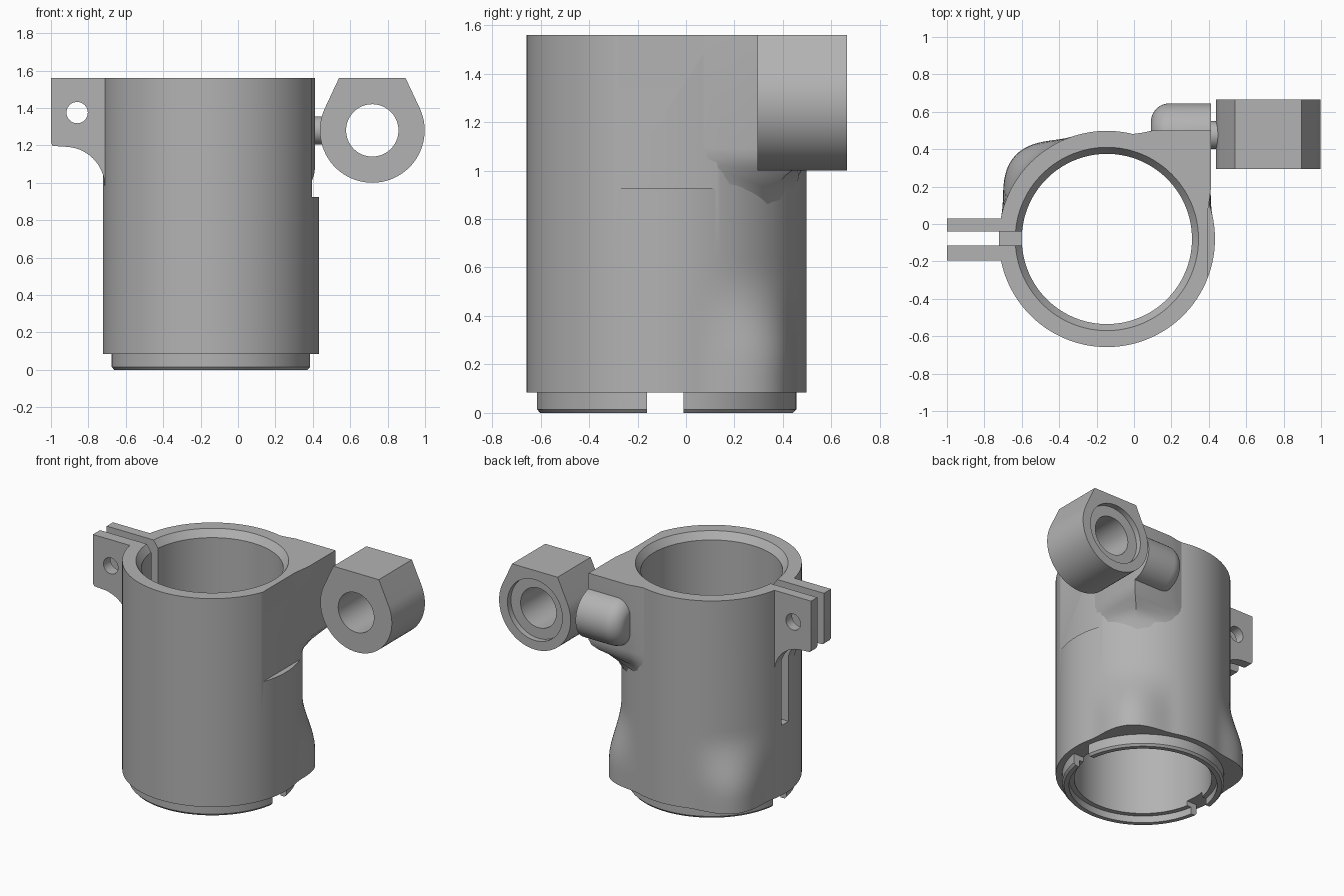
import bpy, bmesh, math
from mathutils import Vector, Matrix

if "Cube" in bpy.data.objects:
    bpy.data.objects.remove(bpy.data.objects["Cube"])

CX, CY, R, TOP = -0.145, -0.08, 0.578, 1.56   # sleeve axis, radius and height
PIN_Y, PIN_Z = 0.475, 1.28                    # pivot axis

grey = bpy.data.materials.new("plain_grey")
grey.use_nodes = True
grey.diffuse_color = (0.45, 0.45, 0.45, 1)
grey.node_tree.nodes["Principled BSDF"].inputs["Base Color"].default_value = (0.45, 0.45, 0.45, 1)


def finish(name, bm):
    bmesh.ops.recalc_face_normals(bm, faces=bm.faces)
    mesh = bpy.data.meshes.new(name)
    bm.to_mesh(mesh)
    bm.free()
    mesh.materials.append(grey)
    obj = bpy.data.objects.new(name, mesh)
    bpy.context.collection.objects.link(obj)
    return obj


def loft(name, sections, closed=False):
    """Skin a list of equal-length loops; close the ends or join last to first."""
    bm = bmesh.new()
    loops = [[bm.verts.new(p) for p in s] for s in sections]
    pairs = list(zip(loops, loops[1:] + loops[:1])) if closed else list(zip(loops, loops[1:]))
    for a, b in pairs:
        for i in range(len(a)):
            j = (i + 1) % len(a)
            bm.faces.new((a[i], a[j], b[j], b[i]))
    if not closed:
        bm.faces.new(loops[0])
        bm.faces.new(loops[-1])
    return finish(name, bm)


def box(name, lo, hi):
    lo, hi = Vector(lo), Vector(hi)
    bm = bmesh.new()
    bmesh.ops.create_cube(bm, size=1)
    for v in bm.verts:
        v.co = (lo + hi) / 2 + v.co * (hi - lo)
    return finish(name, bm)


def cylinder(name, centre, radius, depth, axis, sides=64):
    turn = {"x": Matrix.Rotation(math.pi / 2, 4, "Y"),
            "y": Matrix.Rotation(math.pi / 2, 4, "X"), "z": Matrix()}[axis]
    bm = bmesh.new()
    bmesh.ops.create_cone(bm, cap_ends=True, segments=sides, radius1=radius, radius2=radius,
                          depth=depth, matrix=Matrix.Translation(centre) @ turn)
    return finish(name, bm)


def activate(obj):
    bpy.ops.object.select_all(action="DESELECT")
    obj.select_set(True)
    bpy.context.view_layer.objects.active = obj


def cut(obj, *cutters):
    activate(obj)
    for c in cutters:
        c.hide_render = True
        mod = obj.modifiers.new("cut", "BOOLEAN")
        mod.operation, mod.solver, mod.object = "DIFFERENCE", "EXACT", c
        bpy.ops.object.modifier_apply(modifier=mod.name)
        bpy.data.objects.remove(c)


def smooth(obj, angle=30):
    activate(obj)
    bpy.ops.object.shade_smooth_by_angle(angle=math.radians(angle))


# Sleeve: hollow turned body whose rear corners flare out near the bottom
def flare(angle, z):
    off = min(abs(angle - c) for c in (42, 138))
    if off >= 30:
        return 0
    t = min(1, max(0, (0.6 - z) / 0.4))
    return 0.085 * math.cos(math.radians(off * 3)) ** 2 * t * t * (3 - 2 * t)


def turned_loop(radius, z, flared):
    pts = []
    for i in range(144):
        deg = i * 2.5
        r = radius + (flare(deg, z) if flared else 0)
        a = math.radians(deg)
        pts.append((CX + r * math.cos(a), CY + r * math.sin(a), z))
    return pts


profile = [(0.49, 0, False), (0.522, 0, False), (0.535, 0.015, False), (0.535, 0.085, False)]
profile += [(R, 0.085 + 0.055 * k, True) for k in range(11)]
profile += [(R, TOP, False), (0.49, TOP, False), (0.455, TOP - 0.05, False),
            (0.455, 0.05, False), (0.49, 0.05, False)]
sleeve = loft("sleeve", [turned_loop(*p) for p in profile], closed=True)
cut(sleeve,
    box("side_flat_cutter", (0.395, -1, 0.925), (1, 1, 2)),
    box("clamp_slit_cutter", (-0.9, -0.115, 0.58), (-0.5, -0.04, 2)),
    box("collar_notch_cutter", (-1, -0.16, -0.1), (1, -0.01, 0.085)))
smooth(sleeve)

# Clamp ears: two drilled plates with a concave lower edge
ear = [(-0.66, TOP), (-1, TOP), (-1, 1.215), (-0.99, 1.197)]
for i in range(13):
    a = math.radians(90 - 7.5 * i)
    ear.append((-0.93 + 0.218 * math.cos(a), 0.98 + 0.213 * math.sin(a)))
ear.append((-0.66, 0.98))
for name, y0, y1 in (("rear_clamp_ear", -0.04, 0.03), ("front_clamp_ear", -0.195, -0.115)):
    plate = loft(name, [[(x, y, z) for x, z in ear] for y in (y0, y1)])
    cut(plate, cylinder("bolt_hole_cutter", (-0.86, -0.08, 1.375), 0.057, 1, "y", 32))
    smooth(plate)

# Pivot boss: corner block that blends down into the sleeve
plan = [(0.385, 0.0), (0.413, 0.2), (0.413, 0.5), (0.1, 0.5), (0.04, 0.487),
        (-0.02, 0.48), (-0.145, 0.45)]


def boss_loop(z, blend):
    pts = []
    for x, y in plan:
        d = Vector((x - CX, y - CY))
        target = d.normalized() * min(d.length, 0.555)
        p = d.lerp(target, blend)
        pts.append((CX + p.x, CY + p.y, z))
    return pts


boss = loft("pivot_boss", [boss_loop(z, f) for z, f in (
    (TOP, 0), (1.09, 0), (1.05, 0.08), (1.015, 0.25), (0.98, 0.5), (0.92, 0.78), (0.82, 1))])
cut(boss, cylinder("bore_cutter", (CX, CY, 1), 0.5, 3, "z", 96))
smooth(boss, 35)

# Rounded pivot housing on the rear of the boss
housing_steps = [(0.413, 0.17)]
for i in range(9):
    a = math.radians(90 - 10 * i)
    housing_steps.append((0.19 - 0.1 * math.cos(a), 0.07 + 0.1 * math.sin(a)))
housing = loft("pivot_housing", [
    [(x, PIN_Y + r * math.cos(math.tau * i / 48), PIN_Z + r * math.sin(math.tau * i / 48))
     for i in range(48)] for x, r in housing_steps])
cut(housing, cylinder("bore_cutter", (CX, CY, 1), 0.5, 3, "z", 96))
smooth(housing, 40)

# Pivot pin
smooth(cylinder("pivot_pin", (0.42, PIN_Y, PIN_Z), 0.075, 0.12, "x", 40))

# Eye lug: round block with a flat top, tapered shoulders and a counterbore
EX, ER = 0.718, 0.28
outline = [(EX + 0.178, TOP), (EX - 0.178, TOP)]
for i in range(49):
    a = math.radians(155 + 230 * i / 48)
    outline.append((EX + ER * math.cos(a), PIN_Z + ER * math.sin(a)))
lug = loft("eye_lug", [[(x, y, z) for x, z in outline] for y in (0.295, 0.665)])
cut(lug, cylinder("eye_cutter", (EX, 0.5, PIN_Z), 0.14, 1, "y"),
    cylinder("counterbore_cutter", (EX, 0.725, PIN_Z), 0.215, 0.2, "y"))
smooth(lug, 20)
